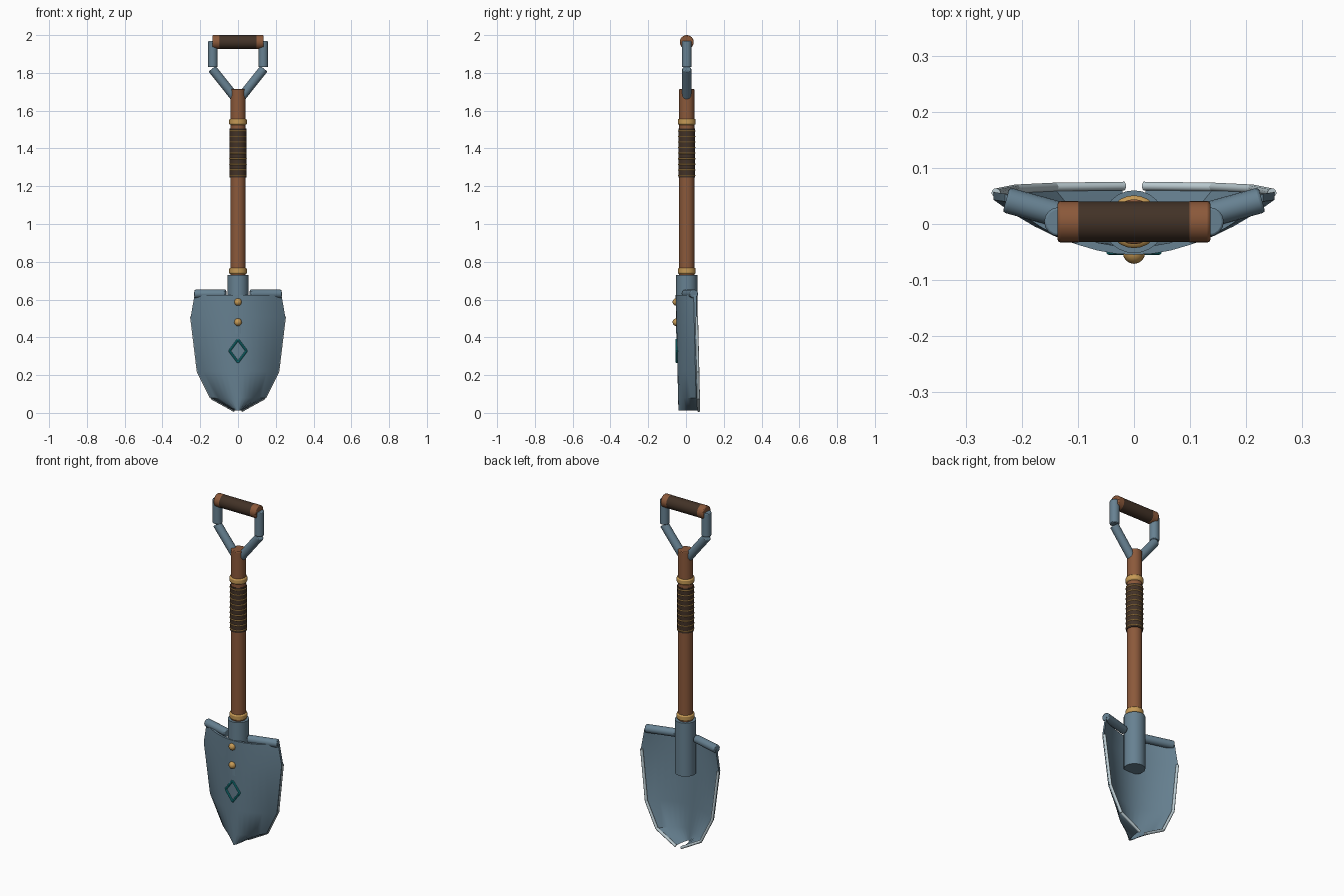
import bpy, bmesh, math
from mathutils import Vector

cube = bpy.data.objects.get("Cube")
if cube:
    bpy.data.objects.remove(cube, do_unlink=True)


def material(name, rgb):
    m = bpy.data.materials.new(name)
    m.use_nodes = True
    m.diffuse_color = (*rgb, 1)
    m.node_tree.nodes["Principled BSDF"].inputs["Base Color"].default_value = (*rgb, 1)
    return m


STEEL = material("blue steel", (0.135, 0.22, 0.285))
EDGE = material("sharpened edge", (0.5, 0.6, 0.64))
WOOD = material("brown wood", (0.26, 0.1, 0.043))
LEATHER = material("dark leather", (0.055, 0.032, 0.02))
BRASS = material("brass", (0.56, 0.32, 0.09))
TEAL = material("teal inlay", (0.012, 0.3, 0.33))

AXIS_Y = 0.004  # depth of the shaft axis


def smooth(obj, angle=40):
    bpy.ops.object.select_all(action="DESELECT")
    obj.select_set(True)
    bpy.context.view_layer.objects.active = obj
    bpy.ops.object.shade_smooth_by_angle(angle=math.radians(angle))


def rod(name, a, b, radius, mat, sides=20, bevel=0.0):
    """Cylinder between two points, with optionally rounded rims."""
    a, b = Vector(a), Vector(b)
    bpy.ops.mesh.primitive_cylinder_add(vertices=sides, radius=radius,
                                        depth=(b - a).length, location=(a + b) / 2)
    obj = bpy.context.object
    obj.name = name
    obj.rotation_euler = (b - a).to_track_quat("Z", "Y").to_euler()
    obj.data.materials.append(mat)
    if bevel:
        mod = obj.modifiers.new("rounded rim", "BEVEL")
        mod.width, mod.segments = bevel, 2
    smooth(obj)
    return obj


def upright(name, z0, z1, radius, mat, sides=24, bevel=0.0):
    return rod(name, (0, AXIS_Y, z0), (0, AXIS_Y, z1), radius, mat, sides, bevel)


# Blade: dished sheet, bulging forward, from (height, half width) rows
OUTLINE = [(0.625, 0.23), (0.51, 0.25), (0.22, 0.215), (0.08, 0.145), (0.012, 0.022)]
COLS = 14


def blade_y(z, t):
    return -0.055 + 0.015 * (1 - z / 0.63) + 0.095 * t * t


bm = bmesh.new()
rows = []
for z, w in OUTLINE:
    ts = [2 * i / COLS - 1 for i in range(COLS + 1)]
    rows.append([bm.verts.new((w * t, blade_y(z, t), z)) for t in ts])
for upper, lower in zip(rows, rows[1:]):
    for i in range(COLS):
        bm.faces.new((upper[i], lower[i], lower[i + 1], upper[i + 1]))
back = bmesh.ops.extrude_face_region(bm, geom=bm.faces[:], use_keep_orig=True)
bmesh.ops.translate(bm, vec=(0, 0.014, 0),
                    verts=[g for g in back["geom"] if isinstance(g, bmesh.types.BMVert)])
bmesh.ops.recalc_face_normals(bm, faces=bm.faces[:])
mesh = bpy.data.meshes.new("blade")
bm.to_mesh(mesh)
bm.free()
blade = bpy.data.objects.new("blade", mesh)
bpy.context.collection.objects.link(blade)
mesh.materials.append(STEEL)
smooth(blade)

# Sharpened edge rods and foot treads on both sides
for side, label in ((1, "left"), (-1, "right")):
    edge = [Vector((side * (w - 0.004), blade_y(z, 1) + 0.013, z)) for z, w in OUTLINE[1:]]
    for n, (a, b) in enumerate(zip(edge, edge[1:])):
        rod(f"{label}_edge_{n + 1}", a, b, 0.008, EDGE, 10)
    rod(f"{label}_foot_tread", (side * 0.065, -0.002, 0.63), (side * 0.228, 0.043, 0.63),
        0.023, STEEL, 16, 0.005)

# Socket, shaft and collars
upright("socket", 0.42, 0.73, 0.056, STEEL)
upright("shaft", 0.7, 1.715, 0.04, WOOD, bevel=0.004)
upright("lower_collar", 0.735, 0.768, 0.047, BRASS, bevel=0.007)
upright("upper_collar", 1.525, 1.557, 0.047, BRASS, bevel=0.007)

# Wrapped hand hold with brass wire
upright("shaft_wrap", 1.245, 1.505, 0.044, LEATHER)
for n in range(9):
    bpy.ops.mesh.primitive_torus_add(major_radius=0.0425, minor_radius=0.004,
                                     major_segments=24, minor_segments=8,
                                     location=(0, AXIS_Y, 1.257 + 0.0295 * n))
    wire = bpy.context.object
    wire.name = f"wrap_wire_{n + 1}"
    wire.data.materials.append(BRASS)
    smooth(wire, 60)

# Forked yoke and cross grip
for side, label in ((1, "left"), (-1, "right")):
    rod(f"{label}_yoke_arm", (side * 0.012, AXIS_Y, 1.665), (side * 0.137, AXIS_Y, 1.822),
        0.024, STEEL, 16, 0.004)
    rod(f"{label}_yoke_post", (side * 0.134, AXIS_Y, 1.83), (side * 0.134, AXIS_Y, 1.968),
        0.026, STEEL, 16, 0.004)
    rod(f"{label}_grip_cap", (side * 0.095, AXIS_Y, 1.963), (side * 0.136, AXIS_Y, 1.963),
        0.037, WOOD, 24, 0.005)
rod("grip", (-0.1, AXIS_Y, 1.963), (0.1, AXIS_Y, 1.963), 0.0365, LEATHER, 24)

# Rivets on the blade face
for n, z in enumerate((0.587, 0.48)):
    bpy.ops.mesh.primitive_uv_sphere_add(segments=16, ring_count=10, radius=0.02,
                                         location=(0, -0.051, z))
    rivet = bpy.context.object
    rivet.name = f"rivet_{n + 1}"
    rivet.data.materials.append(BRASS)
    smooth(rivet, 60)

# Diamond inlay frame
corners = [(0, -0.05, 0.388), (0.045, -0.049, 0.328), (0, -0.05, 0.268), (-0.045, -0.049, 0.328)]
for n in range(4):
    rod(f"diamond_bar_{n + 1}", corners[n], corners[(n + 1) % 4], 0.006, TEAL, 8)
